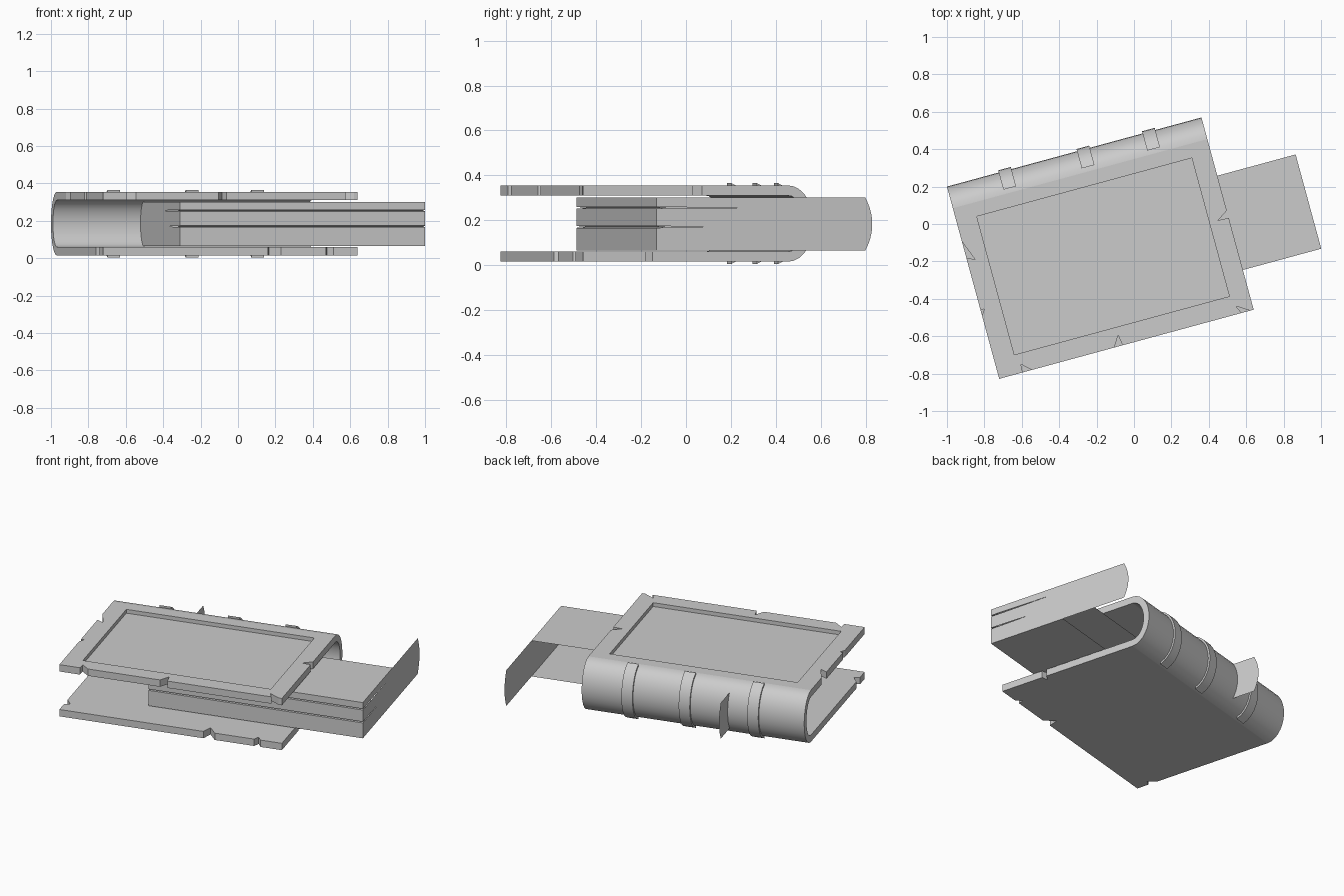
import bpy, bmesh, math

if "Cube" in bpy.data.objects:
    bpy.data.objects.remove(bpy.data.objects["Cube"])

ANGLE = math.radians(15.2)
LENGTH, DEPTH = 1.41, 1.065      # book size along spine (u) and away from it (v)
MID = 0.185                      # mid height
SPINE_V = 0.12                   # where the boards meet the spine


def finish(name, bm, smooth=False):
    bmesh.ops.remove_doubles(bm, verts=bm.verts, dist=1e-5)
    bmesh.ops.recalc_face_normals(bm, faces=bm.faces)
    me = bpy.data.meshes.new(name)
    bm.to_mesh(me)
    bm.free()
    ob = bpy.data.objects.new(name, me)
    bpy.context.collection.objects.link(ob)
    ob.location = (-1, 0.2, 0)
    ob.rotation_euler.z = ANGLE
    if smooth:
        bpy.context.view_layer.objects.active = ob
        ob.select_set(True)
        bpy.ops.object.shade_smooth_by_angle(angle=math.radians(35))
        ob.select_set(False)
    return ob


def face(bm, pts):
    # points are (u, v, z); v runs from spine to fore edge
    return bm.faces.new([bm.verts.new((u, -v, z)) for u, v, z in pts])


def extrude(bm, f, vec):
    r = bmesh.ops.extrude_face_region(bm, geom=[f], use_keep_orig=True)
    vs = [g for g in r["geom"] if isinstance(g, bmesh.types.BMVert)]
    bmesh.ops.translate(bm, verts=vs, vec=vec)


def board(name, outline, z0, z1):
    bm = bmesh.new()
    f = face(bm, [(u, v, z0) for u, v in outline])
    extrude(bm, f, (0, 0, z1 - z0))
    return finish(name, bm)


def arc(rv, rz, steps=14):
    out = []
    for i in range(steps + 1):
        t = math.pi * (i / steps - 0.5)
        out.append((SPINE_V - rv * math.cos(t), MID + rz * math.sin(t)))
    return out


def curved_band(name, outer, inner, u0, u1):
    bm = bmesh.new()
    for (a, b), (c, d) in zip(zip(outer, outer[1:]), zip(inner, inner[1:])):
        for p, q in ((a, b), (c, d)):
            face(bm, [(u0, *p), (u1, *p), (u1, *q), (u0, *q)])
        for u in (u0, u1):
            face(bm, [(u, *a), (u, *b), (u, *d), (u, *c)])
    for i in (0, -1):
        face(bm, [(u0, *outer[i]), (u1, *outer[i]), (u1, *inner[i]), (u0, *inner[i])])
    return finish(name, bm, True)


# Upper board with worn notches and a sunken panel
L, D = LENGTH, DEPTH
upper = [(0, SPINE_V), (0, .304), (.043, .416), (0, .393), (0, .684), (.02, .684), (0, .716),
         (0, D), (.130, D), (.132, 1.02), (.181, D), (.638, D), (.675, 1.007), (.684, D),
         (1.343, D), (1.323, 1.022), (1.39, D), (L, D),
         (L, .557), (1.352, .554), (L, .516), (L, SPINE_V)]
top = board("upper_cover", upper, .31, .355)
cutter = board("panel_cutter", [(.112, .196), (.112, .962), (1.303, .962), (1.303, .196)], .33, .40)
cutter.hide_render = True
cutter.hide_viewport = True
cutter.display_type = 'WIRE'
mod = top.modifiers.new("panel", 'BOOLEAN')
mod.operation = 'DIFFERENCE'
mod.solver = 'EXACT'
mod.object = cutter

# Lower board with its own notches
lower = [(0, SPINE_V), (0, .92), (.035, .97), (0, .985), (0, D),
         (.913, D), (.935, 1.0), (.985, D), (1.234, D), (1.25, 1.03), (1.276, D), (L, D),
         (L, .776), (1.37, .765), (L, .745), (L, SPINE_V)]
board("lower_cover", lower, .015, .06)

# Rounded spine
curved_band("spine", arc(.12, .17), arc(.08, .125), 0, L)

# Raised bands across the spine
for i, u in enumerate((.322, .756, 1.119)):
    outer = [(.095, .004)] + arc(.132, .182)[1:-1] + [(.095, .366)]
    inner = [(.095, .018)] + arc(.118, .168)[1:-1] + [(.095, .352)]
    curved_band(f"spine_band_{i + 1}", outer, inner, u - .035, u + .035)

# Page block: shifted shell with slits between the leaves
U0, U1, FORE, BACK = .485, 1.844, .845, .323
Z0, Z1 = .065, .30
S1, S2, GAP = .17, .255, .004
bands = [(Z0, S1), (S1, S2), (S2, Z1)]


def bulge(z):
    return -.12 - .032 * (1 - ((z - (Z0 + Z1) / 2) / ((Z1 - Z0) / 2)) ** 2)


bm = bmesh.new()
for z in (Z0, Z1):
    face(bm, [(U0, BACK, z), (U1, BACK, z), (U1, FORE, z), (U0, FORE, z)])
for lo, hi in bands:
    a = lo if lo == Z0 else lo + GAP
    b = hi if hi == Z1 else hi - GAP
    face(bm, [(U0, FORE, a), (U1, FORE, a), (U1, FORE, b), (U0, FORE, b)])
    for u in (U0, U1):
        pts = [(u, FORE, b), (u, FORE, a)]
        if lo != Z0:
            pts.append((u, .58 if lo == S1 else .43, lo))
        for k in range(5):
            z = lo + (hi - lo) * k / 4
            pts.append((u, bulge(z), z))
        if hi != Z1:
            pts.append((u, .58 if hi == S1 else .43, hi))
        face(bm, pts)
for s in (S1, S2):
    for d in (-GAP, GAP):
        face(bm, [(U0, FORE, s + d), (U1, FORE, s + d), (U1, FORE - .05, s), (U0, FORE - .05, s)])
finish("page_block", bm)
